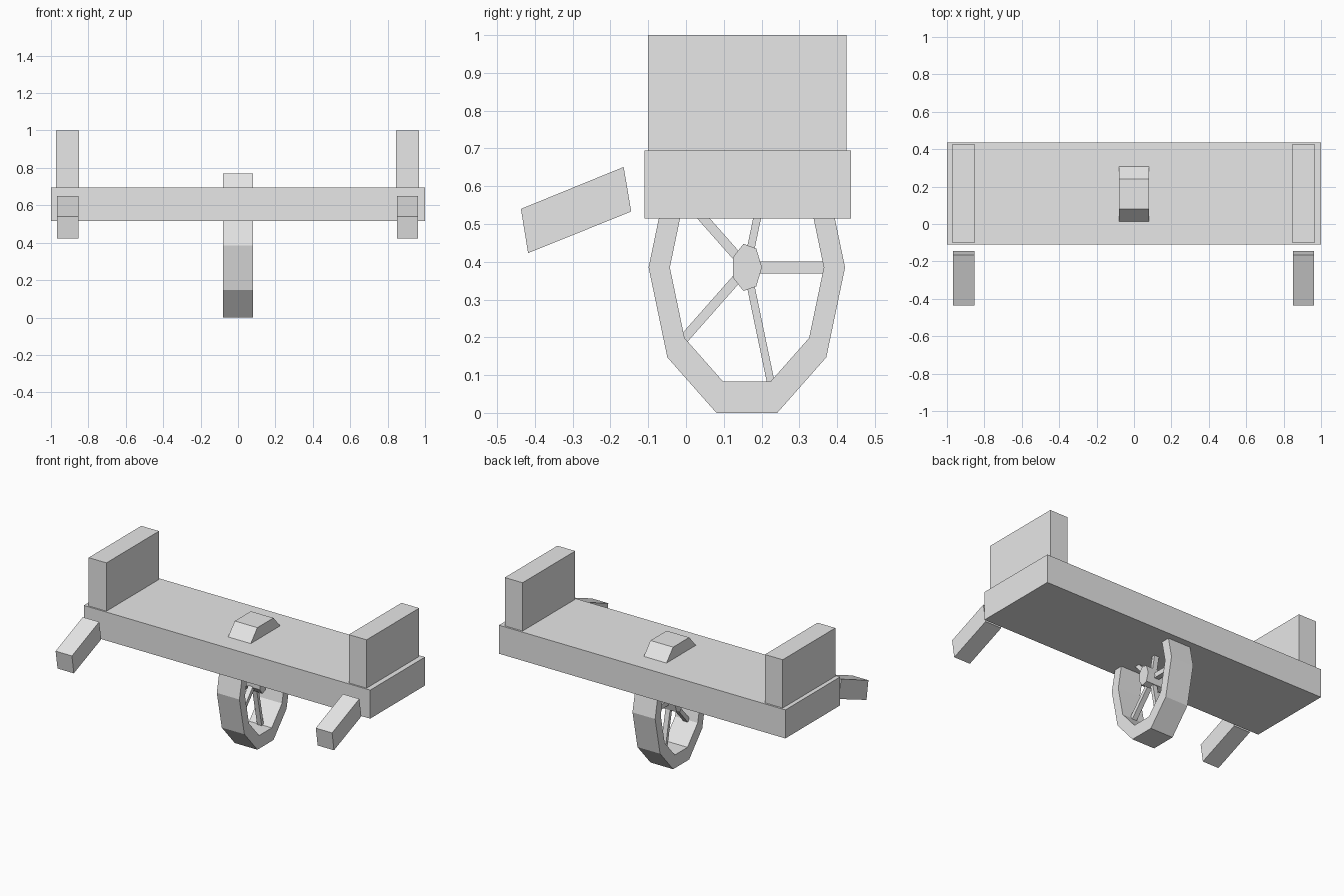
import bpy, bmesh, math

if "Cube" in bpy.data.objects:
    bpy.data.objects.remove(bpy.data.objects["Cube"])

grey = bpy.data.materials.new("plain grey")
grey.diffuse_color = (0.8, 0.8, 0.8, 1)
grey.use_nodes = True
grey.node_tree.nodes["Principled BSDF"].inputs["Base Color"].default_value = grey.diffuse_color


def finish(name, bm):
    bmesh.ops.recalc_face_normals(bm, faces=bm.faces)
    mesh = bpy.data.meshes.new(name)
    bm.to_mesh(mesh)
    bm.free()
    mesh.materials.append(grey)
    obj = bpy.data.objects.new(name, mesh)
    bpy.context.collection.objects.link(obj)
    return obj


def prism(name, profile, x0, x1):
    """Extrude a (y, z) outline along x."""
    bm = bmesh.new()
    face = bm.faces.new([bm.verts.new((x0, y, z)) for y, z in profile])
    ext = bmesh.ops.extrude_face_region(bm, geom=[face])
    verts = [g for g in ext["geom"] if isinstance(g, bmesh.types.BMVert)]
    bmesh.ops.translate(bm, verts=verts, vec=(x1 - x0, 0, 0))
    return finish(name, bm)


def rect(y0, y1, z0, z1):
    return [(y0, z0), (y1, z0), (y1, z1), (y0, z1)]


def ellipse(n, ry, rz, cy, cz=0.385):
    return [(cy + ry * math.cos(2 * math.pi * i / n),
             cz + rz * math.sin(2 * math.pi * i / n)) for i in range(n)]


# Flat bed
prism("bed", rect(-0.11, 0.437, 0.515, 0.695), -1, 1)

# End boards and slanted handles on both sides
handle = [(-0.437, 0.54), (-0.418, 0.423), (-0.145, 0.533), (-0.165, 0.651)]
for side, cx in (("left", -0.911), ("right", 0.906)):
    prism(side + "_end_board", rect(-0.1, 0.425, 0.69, 1.0), cx - 0.062, cx + 0.062)
    prism(side + "_handle", handle, cx - 0.057, cx + 0.057)

# Ten-sided oval wheel rim
CY, CZ, RY, RZ, HALF = 0.161, 0.385, 0.26, 0.405, 0.079
bm = bmesh.new()
loops = [[bm.verts.new((x, y, z)) for y, z in ellipse(10, RY * s, RZ * s, CY)]
         for x, s in ((-HALF, 1), (HALF, 1), (HALF, 0.784), (-HALF, 0.784))]
for k in range(4):
    a, b = loops[k], loops[(k + 1) % 4]
    for i in range(10):
        j = (i + 1) % 10
        bm.faces.new((a[i], a[j], b[j], b[i]))
finish("wheel_rim", bm)

# Seven-sided hub
prism("wheel_hub", ellipse(7, 0.04, 0.064, CY), -0.065, 0.065)

# Five spokes, stretched with the oval of the wheel
for i in range(5):
    t = 2 * math.pi * i / 5
    c, s = math.cos(t), math.sin(t)
    outline = [(CY + RY * (r * c - w * s), CZ + RZ * (r * s + w * c))
               for r, w in ((0.1, -0.038), (0.79, -0.038), (0.79, 0.038), (0.1, 0.038))]
    prism(f"spoke_{i + 1}", outline, -0.016, 0.016)
